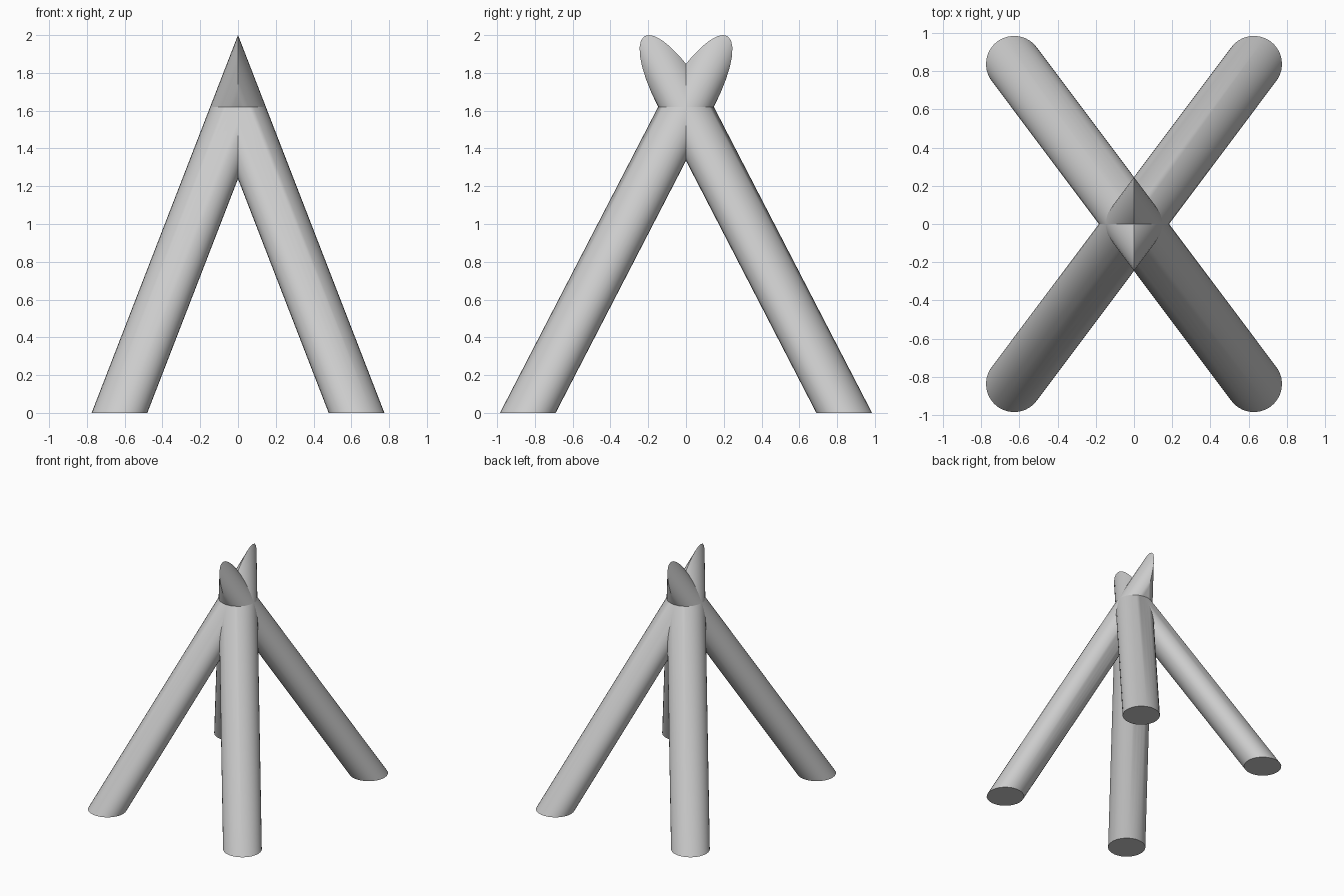
import bpy, bmesh, math
from mathutils import Matrix

cube = bpy.data.objects.get("Cube")
if cube:
    bpy.data.objects.remove(cube, do_unlink=True)

RADIUS = 0.1475
FOOT_X, FOOT_Y = 0.6275, 0.8375   # centre of each foot
CROSS_Z = 1.62                    # height where the pole axes meet
LENGTH = 2.2                      # uncut pole height

grey = bpy.data.materials.new("plain grey")
grey.use_nodes = True
colour = (0.6, 0.6, 0.6, 1)
grey.diffuse_color = colour
grey.node_tree.nodes["Principled BSDF"].inputs["Base Color"].default_value = colour


def pole_pair(name, side):
    """Two leaning poles, mitred together on the x = 0 plane."""
    bm = bmesh.new()
    bmesh.ops.create_cone(bm, cap_ends=True, segments=32, radius1=RADIUS,
                          radius2=RADIUS, depth=LENGTH,
                          matrix=Matrix.Translation((0, 0, LENGTH / 2)))
    # Lean the pole while keeping its foot flat and round
    for v in bm.verts:
        lean = 1 - v.co.z / CROSS_Z
        v.co.x += FOOT_X * lean
        v.co.y += side * FOOT_Y * lean
    # Trim at the middle, then mirror the other pole onto the cut
    bmesh.ops.bisect_plane(bm, geom=bm.verts[:] + bm.edges[:] + bm.faces[:],
                           plane_co=(0, 0, 0), plane_no=(1, 0, 0),
                           clear_inner=True)
    bmesh.ops.mirror(bm, geom=bm.verts[:] + bm.edges[:] + bm.faces[:],
                     axis='X', merge_dist=0.0005)
    bmesh.ops.recalc_face_normals(bm, faces=bm.faces[:])
    mesh = bpy.data.meshes.new(name)
    bm.to_mesh(mesh)
    bm.free()
    mesh.materials.append(grey)
    obj = bpy.data.objects.new(name, mesh)
    bpy.context.collection.objects.link(obj)
    bpy.ops.object.select_all(action='DESELECT')
    obj.select_set(True)
    bpy.context.view_layer.objects.active = obj
    bpy.ops.object.shade_smooth_by_angle(angle=math.radians(30))


pole_pair("front_legs", -1)
pole_pair("back_legs", 1)
